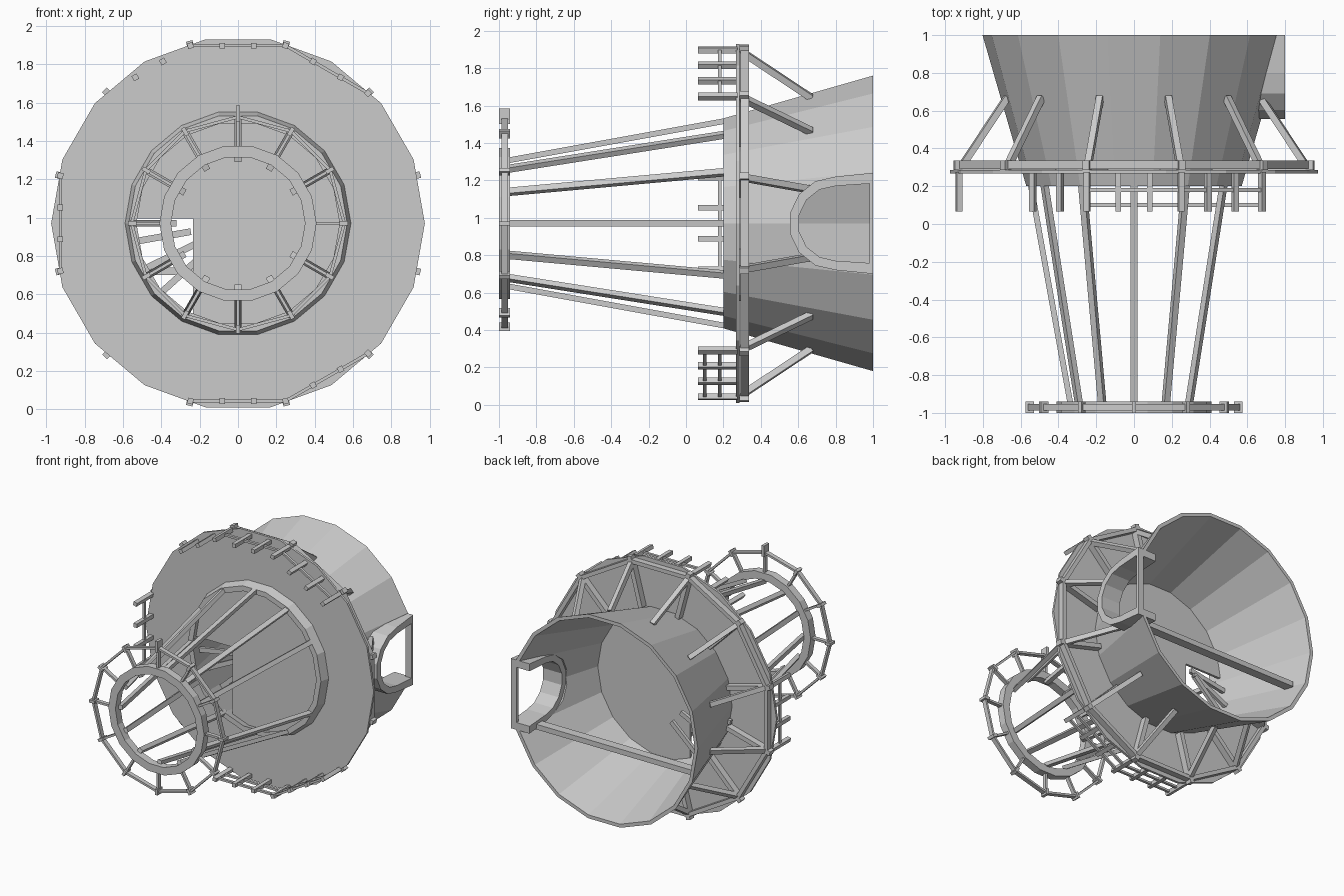
import bpy
import bmesh
from math import cos, sin, pi, radians
from mathutils import Vector, Matrix

cube = bpy.data.objects.get("Cube")
if cube:
    bpy.data.objects.remove(cube, do_unlink=True)

ZC = 0.97       # height of the tower axis
SIDES = 18
AXIS = Vector((0, 1, 0))

grey = bpy.data.materials.new("plain grey")
grey.use_nodes = True
COLOUR = (0.6, 0.6, 0.6, 1)
grey.diffuse_color = COLOUR
grey.node_tree.nodes["Principled BSDF"].inputs["Base Color"].default_value = COLOUR


def polar(r, deg, y):
    a = radians(deg)
    return Vector((r * cos(a), y, ZC + r * sin(a)))


def radial(deg):
    return Vector((cos(radians(deg)), 0, sin(radians(deg))))


def finish(name, bm):
    bmesh.ops.recalc_face_normals(bm, faces=bm.faces)
    mesh = bpy.data.meshes.new(name)
    bm.to_mesh(mesh)
    bm.free()
    mesh.materials.append(grey)
    obj = bpy.data.objects.new(name, mesh)
    bpy.context.collection.objects.link(obj)
    return obj


def lathe(name, profile):
    """Revolve a closed (radius, y) profile about the tower axis."""
    bm = bmesh.new()
    rings = [[bm.verts.new(polar(r, 360 * i / SIDES, y)) for r, y in profile]
             for i in range(SIDES)]
    n = len(profile)
    for i in range(SIDES):
        a, b = rings[i], rings[(i + 1) % SIDES]
        for j in range(n):
            k = (j + 1) % n
            bm.faces.new((a[j], a[k], b[k], b[j]))
    return finish(name, bm)


def bars(name, items):
    """Beams given as (start, end, reference, width across, width along reference)."""
    bm = bmesh.new()
    for a, b, ref, w, h in items:
        d = (b - a).normalized()
        side = ref.cross(d).normalized()
        up = d.cross(side)
        rot = Matrix((side, up, d)).transposed().to_4x4()
        m = Matrix.Translation((a + b) / 2) @ rot @ Matrix.Diagonal((w, h, (b - a).length, 1))
        bmesh.ops.create_cube(bm, size=1, matrix=m)
    return finish(name, bm)


def prism(name, outline, start, offset):
    """Extrude a flat outline of points."""
    bm = bmesh.new()
    face = bm.faces.new([bm.verts.new(Vector(start) + p) for p in outline])
    out = bmesh.ops.extrude_face_region(bm, geom=[face])
    moved = [v for v in out["geom"] if isinstance(v, bmesh.types.BMVert)]
    bmesh.ops.translate(bm, verts=moved, vec=offset)
    return finish(name, bm)


def cut(obj, cutter):
    mod = obj.modifiers.new("cut", "BOOLEAN")
    mod.operation = "DIFFERENCE"
    mod.solver = "EXACT"
    mod.object = cutter
    bpy.context.view_layer.objects.active = obj
    bpy.ops.object.modifier_apply(modifier=mod.name)
    bpy.data.objects.remove(cutter, do_unlink=True)


def arch(half, end):
    """Faceted door arch, slightly wider at the base than at the crown."""
    centre = 0.8
    crown = half - 0.02
    pts = [Vector((0, end, -half)), Vector((0, end, half))]
    for i in range(8):
        a = pi / 2 + pi * i / 7
        pts.append(Vector((0, centre + crown * cos(a), crown * sin(a))))
    return pts


# Tapered tower wall with the doorway cut out
wall = lathe("tower_wall", [(0.57, 0.2), (0.802, 1), (0.775, 1), (0.53, 0.2)])
cut(wall, prism("door_cutter", arch(0.268, 1.1), (0.5, 0, ZC), Vector((0.6, 0, 0))))

# Arched door frame and threshold
frame = prism("door_frame", arch(0.27, 1), (0.64, 0, ZC), Vector((0.16, 0, 0)))
cut(frame, prism("frame_cutter", arch(0.22, 1.1), (0.5, 0, ZC), Vector((0.6, 0, 0))))
bars("door_threshold", [(Vector((0.775, 0.99, ZC - 0.25)), Vector((0.775, 0.99, ZC + 0.25)),
                         AXIS, 0.05, 0.02)])

# Round deck outside the wall, and the inner floor with its hatch
lathe("deck", [(0.975, 0.267), (0.975, 0.285), (0.56, 0.285), (0.56, 0.267)])
floor_outline = [polar(0.575, 360 * i / SIDES, 0) for i in range(SIDES)]
floor = prism("inner_floor", floor_outline, (0, 0.267, 0), Vector((0, 0.018, 0)))
hatch = [Vector((x, 0, z)) for x, z in ((-0.7, 0.2), (-0.235, 0.2), (-0.235, 0.995), (-0.7, 0.995))]
cut(floor, prism("hatch_cutter", hatch, (0, 0.1, 0), Vector((0, 0.4, 0))))

# Deck supports: radial joists, rim beams and diagonal braces
corners = [15 + 30 * k for k in range(12)]
bars("deck_joists", [(polar(0.6, a, 0.312), polar(0.985, a, 0.312), AXIS, 0.035, 0.05)
                     for a in corners])
bars("deck_rim_beams", [(polar(0.95, a, 0.314), polar(0.95, a + 30, 0.314), AXIS, 0.03, 0.046)
                        for a in corners])
bars("deck_braces", [(polar(0.935, a, 0.32), polar(0.695, a, 0.67), radial(a), 0.035, 0.035)
                     for a in corners])

# Broken railing around the deck: lower bays keep two rails, one bay only its posts
bays = {45: (0.18,), 75: (0.18,), 105: (), 165: (0.18,), 255: (0.1, 0.18), 285: (0.1, 0.18)}
post_spots, rails = {}, []
for a, heights in bays.items():
    p, q = polar(0.96, a, 0), polar(0.96, a + 30, 0)
    for s in (0, 1, 2, 3) if heights else (1, 2):
        spot = p.lerp(q, s / 3)
        facing = {0: a, 3: a + 30}.get(s, a + 15)
        post_spots[(round(spot.x, 3), round(spot.z, 3))] = (spot, facing)
    for y in heights:
        rails.append((p + AXIS * y, q + AXIS * y, AXIS, 0.016, 0.02))
bars("railing_posts", [(s + AXIS * 0.065, s + AXIS * 0.275, radial(a), 0.03, 0.03)
                       for s, a in post_spots.values()])
bars("railing_rails", rails)

# Sloping struts from the wall to the end ring (none above the door)
spokes = [30 * k for k in range(12)]
bars("long_struts", [(polar(0.335, a, -0.96), polar(0.553, a, 0.24), radial(a), 0.035, 0.03)
                     for a in spokes if a])

# End ring with thin spokes, corner blocks and an outer hoop
lathe("end_ring", [(0.41, -1), (0.41, -0.94), (0.35, -0.94), (0.35, -1)])
bars("end_spokes", [(polar(0.4, a, -0.97), polar(0.55, a, -0.97), AXIS, 0.016, 0.03)
                    for a in spokes])
bars("end_blocks", [(polar(0.53, a, -0.97), polar(0.615 if a == 90 else 0.575, a, -0.97),
                     AXIS, 0.022, 0.06) for a in spokes])
bars("end_hoop", [(polar(0.555, a, -0.97), polar(0.555, a + 30, -0.97), AXIS, 0.016, 0.035)
                  for a in spokes])

# Crossbeam and remaining stair treads inside the tower
bars("inner_crossbeam", [(Vector((-0.69, 0.88, ZC - 0.25)), Vector((0.66, 0.88, ZC - 0.25)),
                          AXIS, 0.04, 0.07)])
bars("stair_treads", [(polar(0.25, 190 + 16 * k, 0.32 + 0.06 * k),
                       polar(0.62, 190 + 16 * k, 0.32 + 0.06 * k), AXIS, 0.035, 0.025)
                      for k in range(3)])
